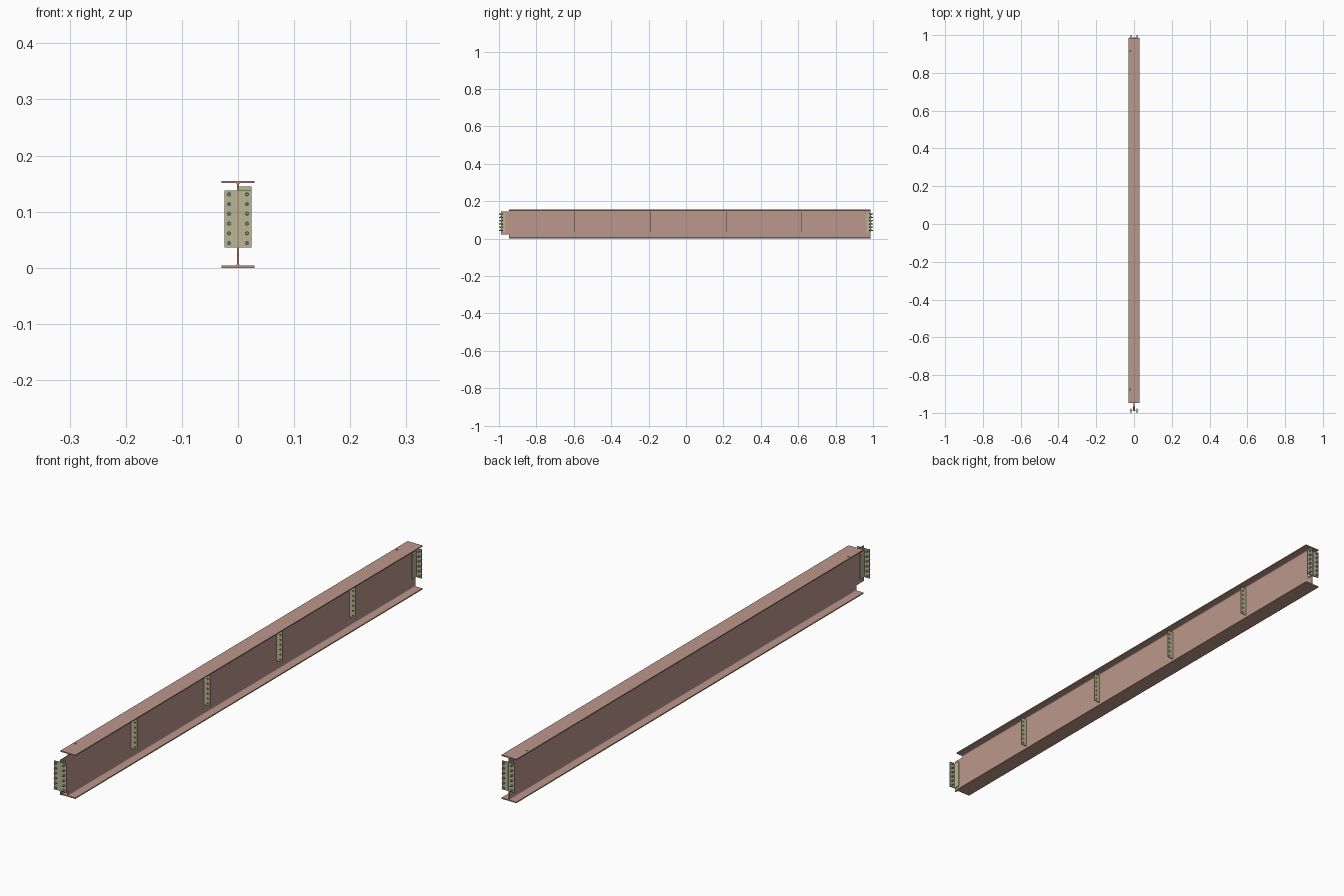
import bpy, bmesh, math
from mathutils import Matrix, Vector

if "Cube" in bpy.data.objects:
    bpy.data.objects.remove(bpy.data.objects["Cube"])


def material(name, rgb):
    m = bpy.data.materials.new(name)
    m.diffuse_color = (*rgb, 1)
    m.use_nodes = True
    m.node_tree.nodes["Principled BSDF"].inputs["Base Color"].default_value = m.diffuse_color
    return m


STEEL = material("primer_red", (0.50, 0.31, 0.26))
PLATE = material("plate_khaki", (0.50, 0.47, 0.29))
BOLT = material("bolt_grey", (0.36, 0.42, 0.46))


def finish(bm, name, mat):
    bmesh.ops.recalc_face_normals(bm, faces=bm.faces)
    me = bpy.data.meshes.new(name)
    bm.to_mesh(me)
    bm.free()
    ob = bpy.data.objects.new(name, me)
    bpy.context.collection.objects.link(ob)
    if mat:
        me.materials.append(mat)
    return ob


def prism(name, pts, direction, mat):
    """Extrude a closed loop of 3D points."""
    bm = bmesh.new()
    f = bm.faces.new([bm.verts.new(p) for p in pts])
    r = bmesh.ops.extrude_face_region(bm, geom=[f])
    bmesh.ops.translate(bm, vec=direction,
                        verts=[v for v in r["geom"] if isinstance(v, bmesh.types.BMVert)])
    return finish(bm, name, mat)


def box(name, lo, hi, mat):
    pts = [(lo[0], lo[1], lo[2]), (hi[0], lo[1], lo[2]), (hi[0], hi[1], lo[2]), (lo[0], hi[1], lo[2])]
    return prism(name, pts, (0, 0, hi[2] - lo[2]), mat)


def cylinder(bm, centre, radius, length, axis="Y", sides=12):
    rot = Matrix.Rotation(math.pi / 2, 4, "X") if axis == "Y" else Matrix()
    bmesh.ops.create_cone(bm, cap_ends=True, segments=sides, radius1=radius, radius2=radius,
                          depth=length, matrix=Matrix.Translation(centre) @ rot)


def drill(ob, centres, radius, axis):
    bm = bmesh.new()
    for c in centres:
        cylinder(bm, c, radius, 0.02, axis)
    cutter = finish(bm, ob.name + "_cutter", None)
    cutter.hide_render = True
    cutter.hide_viewport = True
    mod = ob.modifiers.new("holes", "BOOLEAN")
    mod.object = cutter
    mod.solver = "EXACT"


H, HALF, TF, TW, R = 0.155, 0.029, 0.004, 0.0014, 0.004
Y0, Y1 = -0.947, 0.986
ROWS = [0.044 + 0.0174 * i for i in range(6)]
BOLT_X = 0.016

# rolled I section with root fillets, mirrored from one quarter
quarter = [(HALF, 0), (HALF, TF)]
for i in range(5):
    a = math.pi / 2 * i / 4
    quarter.append((TW + R - R * math.sin(a), TF + R - R * math.cos(a)))
right = quarter + [(x, H - z) for x, z in reversed(quarter)]
outline = right + [(-x, z) for x, z in reversed(right)]
beam = prism("i_beam", [(x, Y0, z) for x, z in outline], (0, Y1 - Y0, 0), STEEL)
drill(beam, [(-0.02, -0.876, H), (-0.02, 0.915, H)], 0.003, "Z")

# web continues past the coped flanges at the front
box("coped_web_end", (-TW, -0.988, 0.022), (TW, Y0, 0.146), STEEL)

# paired connection angles and their bolts at both ends
for end, s in (("front", -1), ("back", 1)):
    for side, k in (("left", -1), ("right", 1)):
        t, out, leg = 0.003, 0.990, 0.024
        L = [(TW, out), (0.0245, out), (0.0245, out - t), (TW + t, out - t),
             (TW + t, out - leg), (TW, out - leg)]
        prism(f"{end}_{side}_angle", [(k * x, s * y, 0.0365) for x, y in L], (0, 0, 0.101), PLATE)
        bm = bmesh.new()
        for z in ROWS:
            x = k * BOLT_X
            cylinder(bm, Vector((x, s * 0.989, z)), 0.0023, 0.022)
            cylinder(bm, Vector((x, s * 0.9925, z)), 0.004, 0.005, sides=6)
            cylinder(bm, Vector((x, s * 0.985, z)), 0.004, 0.004, sides=6)
        finish(bm, f"{end}_{side}_bolts", BOLT)

# drilled shear tabs along the right side of the web
for i in range(4):
    y = -0.595 + 0.405 * i
    tab = box(f"shear_tab_{i + 1}", (TW, y - 0.0015, 0.0365), (0.0245, y + 0.0015, 0.145), PLATE)
    drill(tab, [(BOLT_X, y, z) for z in ROWS], 0.003, "Y")
